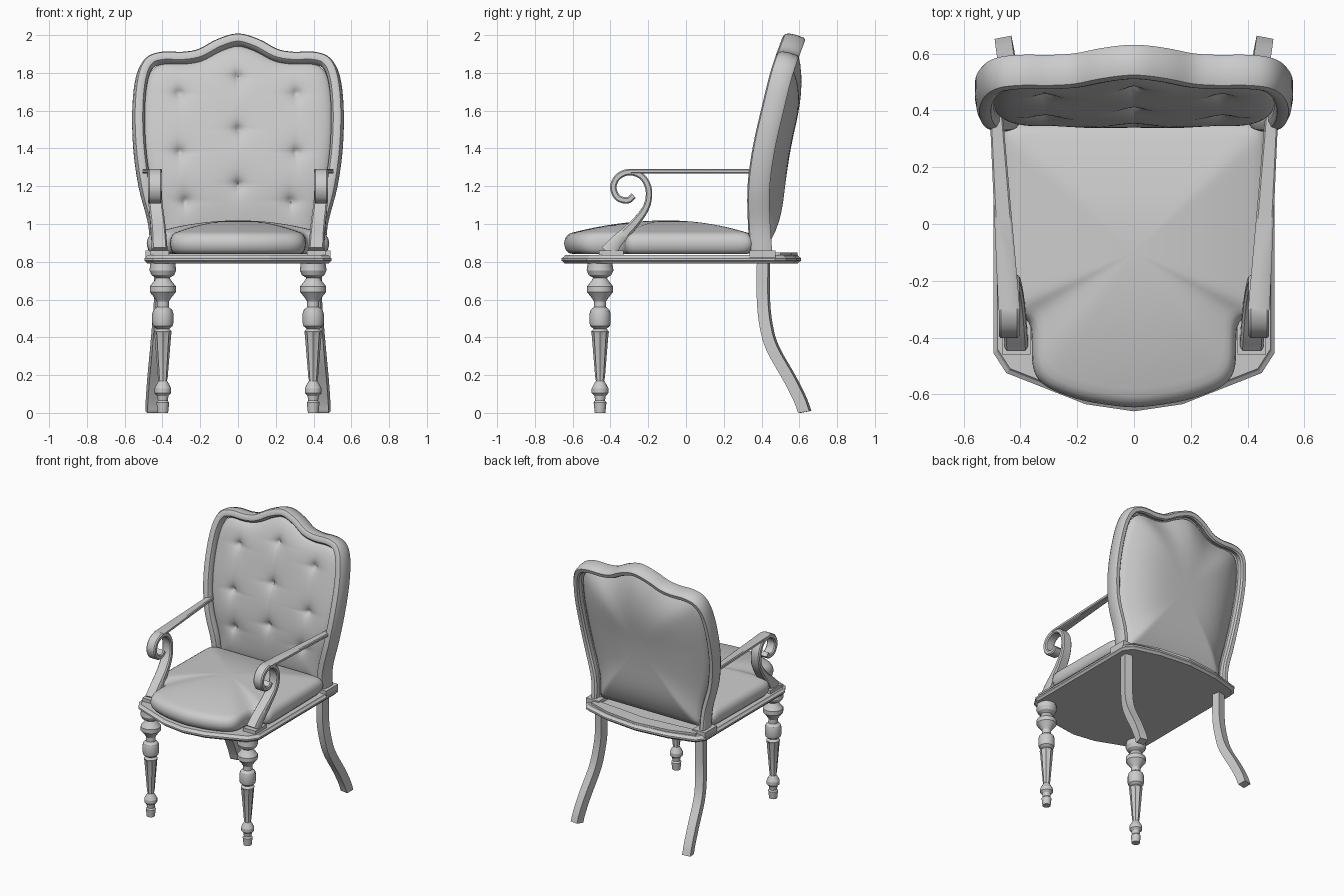
import bpy, bmesh, math
from mathutils import Vector

if "Cube" in bpy.data.objects:
    bpy.data.objects.remove(bpy.data.objects["Cube"])


def loft(name, rings, smooth=True, mirror=False, angle=35):
    """Skin a list of closed rings and cap both ends."""
    bm = bmesh.new()
    vs = [[bm.verts.new(p) for p in r] for r in rings]
    n = len(vs[0])
    for a, b in zip(vs, vs[1:]):
        for i in range(n):
            j = (i + 1) % n
            bm.faces.new((a[i], a[j], b[j], b[i]))
    bm.faces.new(vs[0][::-1])
    bm.faces.new(vs[-1])
    bmesh.ops.recalc_face_normals(bm, faces=bm.faces)
    me = bpy.data.meshes.new(name)
    bm.to_mesh(me)
    bm.free()
    ob = bpy.data.objects.new(name, me)
    bpy.context.collection.objects.link(ob)
    if smooth:
        bpy.ops.object.select_all(action='DESELECT')
        ob.select_set(True)
        bpy.context.view_layer.objects.active = ob
        bpy.ops.object.shade_smooth_by_angle(angle=math.radians(angle))
    if mirror:
        ob.modifiers.new("mirror", 'MIRROR').use_mirror_merge = False
    return ob


def spline(pts, k=6):
    """Catmull-Rom curve through the points."""
    p = [Vector(q) for q in pts]
    p = [2 * p[0] - p[1]] + p + [2 * p[-1] - p[-2]]
    out = []
    for a, b, c, d in zip(p, p[1:], p[2:], p[3:]):
        for i in range(k):
            t = i / k
            out.append(0.5 * (2 * b + (c - a) * t + (2 * a - 5 * b + 4 * c - d) * t * t
                              + (3 * b - a - 3 * c + d) * t ** 3))
    return out + [p[-2]]


def sweep(name, path, section, ref, scale=lambda t: (1, 1), **kw):
    """Sweep a section; its second axis follows ref(point)."""
    rings, last = [], len(path) - 1
    for i, p in enumerate(path):
        t = (path[min(i + 1, last)] - path[max(i - 1, 0)]).normalized()
        b = Vector(ref(p))
        b = (b - t * b.dot(t)).normalized()
        n = b.cross(t)
        su, sv = scale(i / last)
        ring = [p + n * u * su + b * v * sv for u, v in section]
        rings.append([(q.x, q.y, max(q.z, 0)) for q in ring])
    return loft(name, rings, **kw)


def outline(pts, n, passes):
    """Resample a closed 2D polygon evenly and round its corners."""
    pts = [Vector(p) for p in pts]
    segs = [(a, b, (b - a).length) for a, b in zip(pts, pts[1:] + pts[:1])]
    step, out, pos = sum(s[2] for s in segs) / n, [], 0.0
    for a, b, l in segs:
        while pos < l and len(out) < n:
            out.append(a.lerp(b, pos / l))
            pos += step
        pos -= l
    for _ in range(passes):
        out = [(out[i - 1] + 2 * out[i] + out[(i + 1) % len(out)]) / 4 for i in range(len(out))]
    return out


def both(half):
    """Complete a half outline with its mirror image."""
    return half + [(-x, y) for x, y in reversed(half) if x > 0]


def box_ring(x0, x1, y0, y1, z):
    return [(x0, y0, z), (x1, y0, z), (x1, y1, z), (x0, y1, z)]


# Seat base plate with moulded edge
base_pts = both([(0, -.66), (.17, -.635), (.45, -.525), (.495, -.455), (.495, .47),
                 (.45, .53), (.25, .585), (0, .61)])
loft("seat_base", [[(x * s, y * s, z) for x, y in base_pts] for s, z in
                   ((.97, .79), (.985, .80), (1, .806), (1, .818), (.98, .826), (.97, .835))], smooth=False)

# Blocks below the arm supports and back posts, and the rear strip
for nm, b in (("front_block", (.365, .465, -.46, -.33)), ("rear_block", (.385, .49, .335, .475))):
    loft(nm, [box_ring(*b, .82), box_ring(*b, .86)], smooth=False, mirror=True)
strip = both([(0, .49), (.42, .45), (.43, .5), (.25, .56), (0, .59)])
loft("rear_strip", [[(x, y, z) for x, y in strip] for z in (.82, .85)], smooth=False)

# Turned front legs with fluted shafts
prof = [(.028, 0), (.034, .055), (.026, .065), (.03, .09), (.044, .105), (.044, .13), (.034, .15),
        (.022, .17), (.026, .19), (.044, .41), (.047, .43), (.034, .445), (.052, .46), (.056, .475),
        (.056, .525), (.05, .545), (.032, .56), (.032, .59), (.045, .61), (.069, .64), (.069, .67),
        (.045, .70), (.036, .715), (.06, .73), (.071, .755), (.066, .79), (.066, .80)]
N = 16
rings = []
for r, z in prof:
    ring = []
    for i in range(N):
        q = r * (.8 if i % 2 and .18 < z < .42 else 1)
        a = 2 * math.pi * i / N
        ring.append((.398 + q * math.cos(a), -.455 + q * math.sin(a), z))
    rings.append(ring)
loft("front_leg", rings, mirror=True, angle=25)

# Sabre back legs
square = [(-.03, -.03), (.03, -.03), (.03, .03), (-.03, .03)]
sweep("back_leg", spline([(.41, .41, .81), (.41, .41, .6), (.42, .425, .46), (.43, .46, .34), (.445, .55, .18),
                          (.453, .605, .07), (.456, .63, 0)], 5),
      square, lambda p: (1, -.2, 0), mirror=True)

# Lean of the back: y as a function of height
lean_pts = spline([(.405, .80), (.39, 1.0), (.388, 1.2), (.415, 1.4), (.46, 1.6), (.51, 1.8), (.57, 1.97), (.59, 2.02)])


def lean(z):
    for a, b in zip(lean_pts, lean_pts[1:]):
        if z <= b.y:
            return a.x + (b.x - a.x) * (z - a.y) / (b.y - a.y)
    return lean_pts[-1].x


# Carved back frame, a stepped moulding swept along the crest line
half = [(.43, .84), (.44, 1.0), (.49, 1.2), (.518, 1.4), (.524, 1.6), (.508, 1.76), (.47, 1.845),
        (.40, 1.872), (.29, 1.872), (.20, 1.888), (.10, 1.94), (0, 1.968)]
crest = [tuple(p) for p in spline([p + (0,) for p in both(half)], 5)]
path = [Vector((x, lean(z), z)) for x, z, _ in crest]
moulding = [(-.03, -.035), (-.02, -.055), (0, -.062), (.02, -.055), (.031, -.035), (.031, -.005),
            (.022, .008), (.008, .012), (.008, .045), (-.002, .056), (-.028, .056), (-.036, .045), (-.036, .0)]
# flip the section so its outer side faces away from the chair
sweep("back_frame", path, [(-u, v) for u, v in moulding],
      lambda p: (0, 1, -(lean(p.z + .03) - lean(p.z - .03)) / .06), angle=40)

# Tufted back cushion
buttons = [(0, 1.78), (.31, 1.69), (-.31, 1.69), (0, 1.5), (.31, 1.38), (-.31, 1.38),
           (0, 1.21), (.28, 1.12), (-.28, 1.12)]


def tuft(x, z):
    d = 0
    for bx, bz in buttons:
        u, v = abs(x - bx), abs(z - bz)
        d += .034 * math.exp(-math.hypot(u, v) / .04)
        d += .010 * (math.exp(-u / .012 - v / .06) + math.exp(-v / .012 - u / .06))
    return d


centre = Vector((0, 1.4))
rim = [centre + (p - centre) * .955 for p in outline([(x, z) for x, z, _ in crest], 200, 2)]
rings = []
steps = [.01] + [i / 40 for i in range(1, 37)] + [.93, .96, .98, .993, 1]
for front in (True, False):
    for s in (steps if front else steps[::-4]):
        ring = []
        for p in rim:
            q = centre + (p - centre) * s
            if front:
                y = lean(q.y) - .05 * math.sqrt(1 - s ** 7) + tuft(*q) * (1 - s ** 8)
            else:
                y = lean(q.y) + .02 + .12 * (1 - s ** 3.6)
            ring.append((q.x, y, q.y))
        rings.append(ring)
loft("back_cushion", rings, angle=60)

# Domed seat cushion, notched around the arm supports
seat = outline(both([(0, -.65), (.18, -.625), (.32, -.575), (.36, -.53), (.36, -.325),
                     (.485, -.325), (.475, .36), (0, .36)]), 180, 7)
c = Vector((0, -.1))
levels = [(.9, .84), (.955, .846), (.985, .865), (1, .895), (.99, .922), (.965, .942), (.93, .953)]
levels += [(s, .957 + .062 * (1 - (s / .9) ** 2)) for s in (.88, .8, .7, .6, .5, .4, .3, .2, .1, .02)]
loft("seat_cushion", [[(*(c + (p - c) * s), z) for p in seat] for s, z in levels], angle=60)

# Scrolled arm supports
scroll = spline([(.415, -.41, .85), (.418, -.365, .91), (.425, -.275, 1.0), (.435, -.21, 1.09), (.44, -.197, 1.18),
                 (.44, -.232, 1.25), (.44, -.30, 1.275), (.44, -.36, 1.25), (.44, -.385, 1.195),
                 (.44, -.362, 1.14), (.44, -.31, 1.125), (.44, -.277, 1.15)], 6)
flat = [(-.017, -.03), (-.01, -.038), (.01, -.038), (.017, -.03),
        (.017, .03), (.01, .038), (-.01, .038), (-.017, .03)]
sweep("arm_support", scroll, flat, lambda p: (1, 0, 0),
      lambda t: (1 + 1.6 * max(0, 1 - t / .3) ** 1.5, 1.1 - .15 * min(1, t * 3)), mirror=True)

# Tapered arm rails
rail = [Vector((.44 + .045 * t, -.30 + .68 * t, 1.28)) for t in (0, .25, .5, .75, 1)]
sweep("arm_rail", rail, flat, lambda p: (1, 0, 0), lambda t: (.72, 1 - .4 * t), mirror=True)
